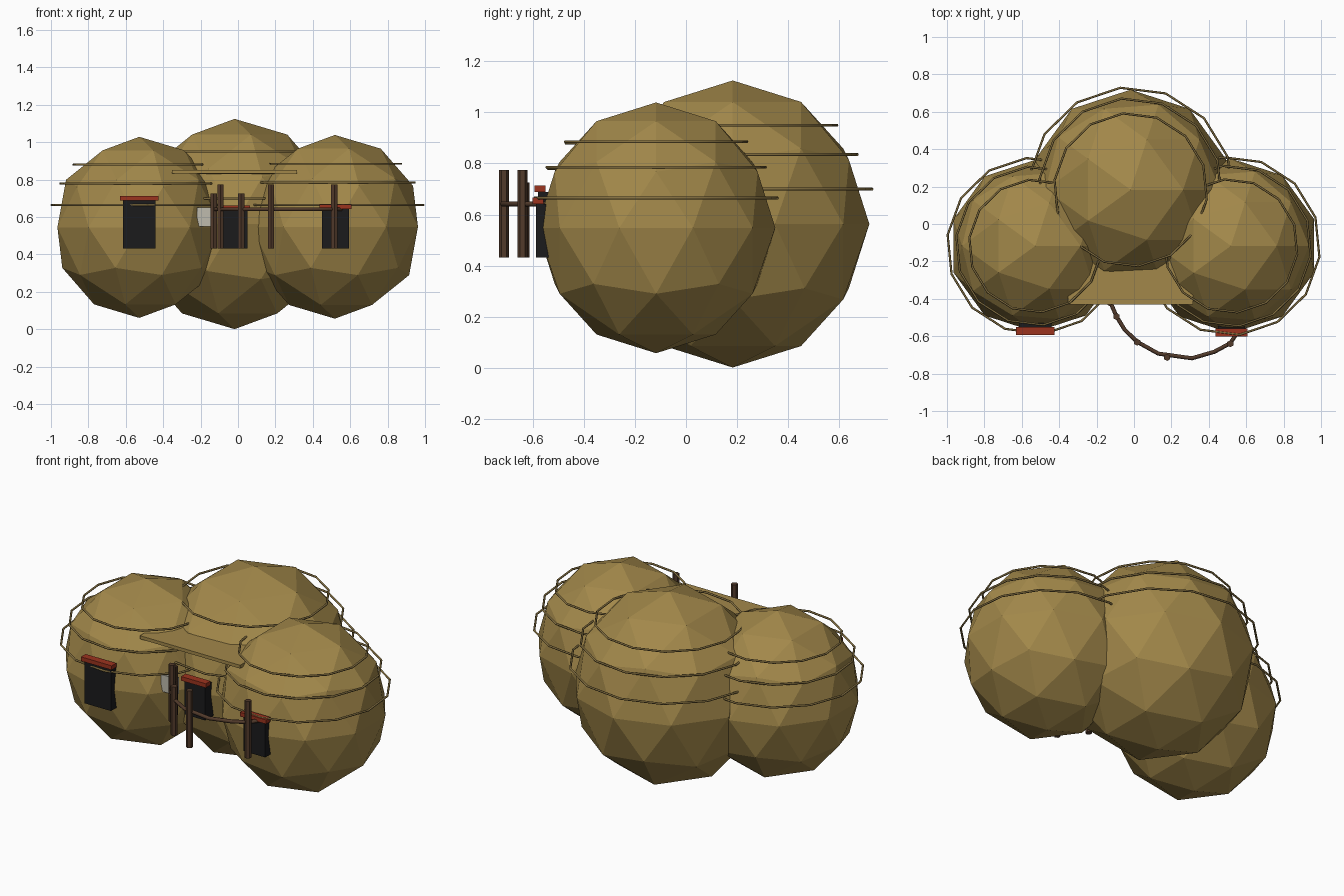
import bpy, math

cube = bpy.data.objects.get("Cube")
if cube:
    bpy.data.objects.remove(cube)


def material(name, rgb):
    m = bpy.data.materials.new(name)
    m.use_nodes = True
    m.diffuse_color = (*rgb, 1)
    node = next(n for n in m.node_tree.nodes if n.type == 'BSDF_PRINCIPLED')
    node.inputs["Base Color"].default_value = (*rgb, 1)
    node.inputs["Roughness"].default_value = 0.9
    return m


straw = material("straw", (0.36, 0.245, 0.068))
rope = material("straw rope", (0.23, 0.16, 0.052))
red = material("red lintel", (0.33, 0.033, 0.013))
black = material("dark doorway", (0.011, 0.011, 0.012))
wood = material("brown wood", (0.085, 0.043, 0.024))
pale = material("pale panel", (0.52, 0.5, 0.42))


def finish(name, mat):
    ob = bpy.context.object
    ob.name = name
    ob.data.materials.append(mat)
    return ob


def box(name, mat, x0, x1, y0, y1, z0, z1):
    bpy.ops.mesh.primitive_cube_add(size=1, location=((x0 + x1) / 2, (y0 + y1) / 2, (z0 + z1) / 2))
    finish(name, mat).scale = (x1 - x0, y1 - y0, z1 - z0)


def tube(name, mat, points, radius, cyclic=False):
    curve = bpy.data.curves.new(name, 'CURVE')
    curve.dimensions = '3D'
    curve.bevel_depth = radius
    curve.bevel_resolution = 1
    curve.use_fill_caps = True
    spline = curve.splines.new('POLY')
    spline.points.add(len(points) - 1)
    for p, co in zip(spline.points, points):
        p.co = (*co, 1)
    spline.use_cyclic_u = cyclic
    ob = bpy.data.objects.new(name, curve)
    bpy.context.collection.objects.link(ob)
    curve.materials.append(mat)


# Three faceted pods, each tied with three rope hoops (height, radius)
pods = [
    ("centre", (-0.018, 0.183, 0.563), 0.535, 0.562, [(0.95, 0.41), (0.835, 0.49), (0.70, 0.548)]),
    ("left", (0.518, -0.117, 0.548), 0.467, 0.491, [(0.885, 0.357), (0.785, 0.43), (0.665, 0.477)]),
    ("right", (-0.528, -0.117, 0.545), 0.46, 0.484, [(0.88, 0.355), (0.78, 0.425), (0.665, 0.472)]),
]
SIDES = 14
for side, centre, r, rz, hoops in pods:
    bpy.ops.mesh.primitive_ico_sphere_add(subdivisions=2, radius=1, location=centre)
    finish(side + "_pod", straw).scale = (r, r, rz)
    for i, (z, hr) in enumerate(hoops):
        ring = []
        for k in range(SIDES):
            a = math.tau * k / SIDES + math.radians(18.6)
            ring.append((centre[0] + hr * math.cos(a), centre[1] + hr * math.sin(a), z))
        tube(f"{side}_hoop_{i + 1}", rope, ring, 0.006, True)

# Straw awning over the middle entrance
box("awning", straw, -0.352, 0.315, -0.43, 0.0, 0.832, 0.852)

# Doorways with red lintels: x range, front y, top z
for side, x0, x1, y, top in [("right", -0.615, -0.44, -0.58, 0.688),
                             ("left", 0.45, 0.593, -0.588, 0.642),
                             ("centre", -0.085, 0.05, -0.385, 0.637)]:
    box(side + "_door", black, x0, x1, y, y + 0.12, 0.432, top)
    box(side + "_lintel", red, x0 - 0.015, x1 + 0.015, y - 0.014, y + 0.03, top, top + 0.025)

# Pale panel beside the middle entrance
box("wall_panel", pale, -0.22, -0.12, -0.42, -0.39, 0.55, 0.65)

# Fence posts and the bent rail linking them
for i, (x, y, top) in enumerate([(-0.13, -0.42, 0.725), (-0.093, -0.495, 0.775),
                                 (0.017, -0.632, 0.725), (0.177, -0.713, 0.775),
                                 (0.515, -0.64, 0.775)]):
    bpy.ops.mesh.primitive_cylinder_add(vertices=6, radius=0.019, depth=top - 0.432,
                                        location=(x, y, (top + 0.432) / 2))
    finish(f"fence_post_{i + 1}", wood)
rail = [(-0.13, -0.41), (-0.093, -0.495), (-0.05, -0.565), (0.017, -0.63), (0.13, -0.693),
        (0.31, -0.718), (0.43, -0.683), (0.515, -0.637), (0.56, -0.57)]
tube("fence_rail", wood, [(x, y, 0.642) for x, y in rail], 0.011)
